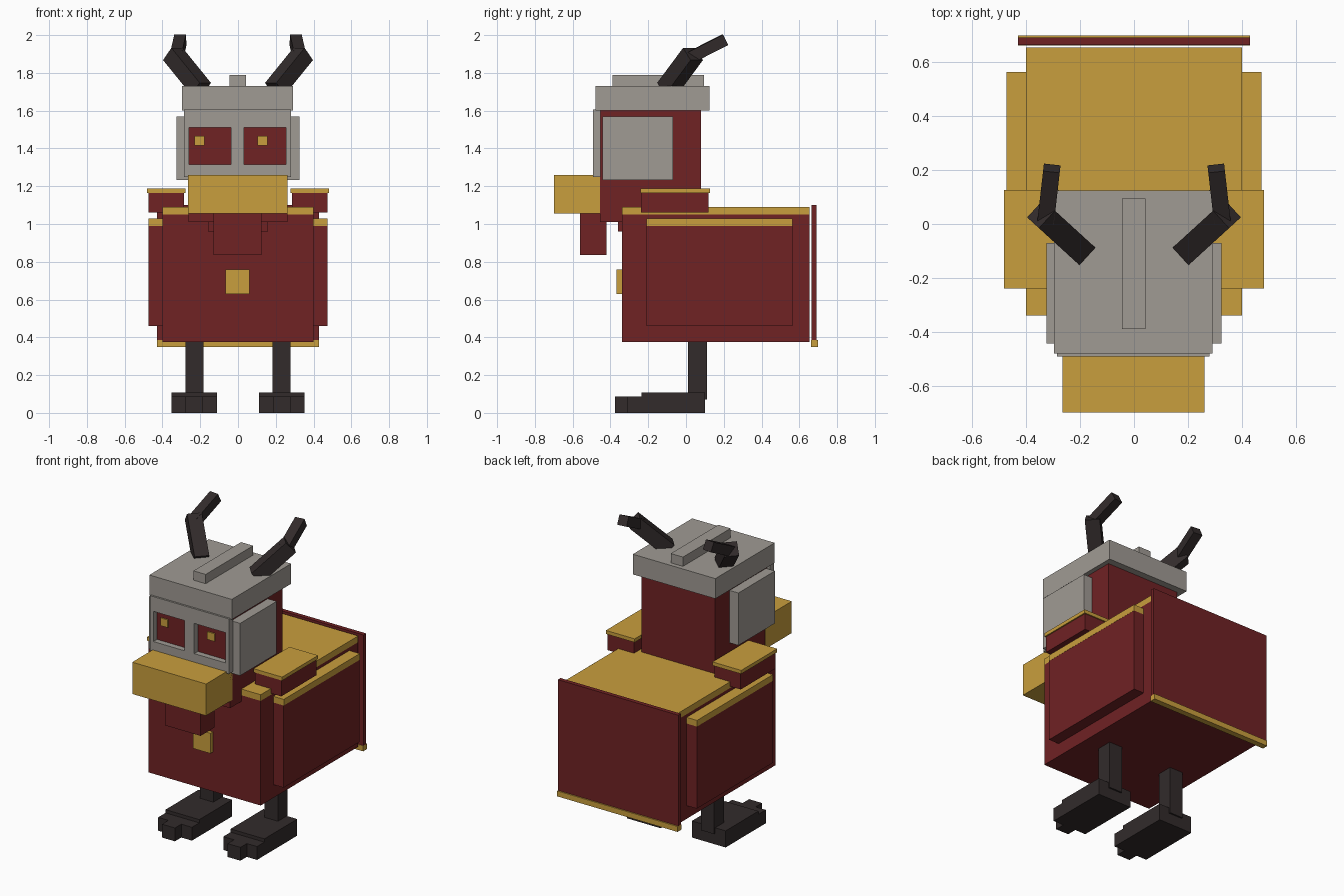
import bpy, bmesh
from mathutils import Vector, Matrix

if "Cube" in bpy.data.objects:
    bpy.data.objects.remove(bpy.data.objects["Cube"])


def material(name, srgb):
    m = bpy.data.materials.new(name)
    lin = [((c / 255 + 0.055) / 1.055) ** 2.4 for c in srgb]
    m.diffuse_color = (*lin, 1)
    m.use_nodes = True
    m.node_tree.nodes["Principled BSDF"].inputs["Base Color"].default_value = m.diffuse_color
    return m


RED = material("dark red", (112, 34, 36))
GOLD = material("gold", (201, 159, 61))
GREY = material("warm grey", (160, 155, 148))
DARK = material("charcoal", (50, 43, 43))


def finish(name, bm, mat):
    bmesh.ops.recalc_face_normals(bm, faces=bm.faces)
    me = bpy.data.meshes.new(name)
    bm.to_mesh(me)
    bm.free()
    me.materials.append(mat)
    ob = bpy.data.objects.new(name, me)
    bpy.context.collection.objects.link(ob)
    return ob


def box(name, x, y, z, mat):
    """Block from (min, max) ranges on each axis."""
    bm = bmesh.new()
    size = Matrix.Diagonal((x[1] - x[0], y[1] - y[0], z[1] - z[0], 1))
    mid = Matrix.Translation((sum(x) / 2, sum(y) / 2, sum(z) / 2))
    bmesh.ops.create_cube(bm, size=1, matrix=mid @ size)
    return finish(name, bm, mat)


def beam(name, a, b, width, mat):
    """Square bar running from a to b."""
    a, b = Vector(a), Vector(b)
    d = b - a
    bm = bmesh.new()
    rot = d.to_track_quat('Z', 'Y').to_matrix().to_4x4()
    m = Matrix.Translation((a + b) / 2) @ rot @ Matrix.Diagonal((width, width, d.length, 1))
    bmesh.ops.create_cube(bm, size=1, matrix=m)
    return finish(name, bm, mat)


def prism(name, outline, z, mat):
    """Flat outline in x, y pulled up between two heights."""
    bm = bmesh.new()
    f = bm.faces.new([bm.verts.new((p[0], p[1], z[0])) for p in outline])
    top = bmesh.ops.extrude_face_region(bm, geom=[f])["geom"]
    bmesh.ops.translate(bm, vec=(0, 0, z[1] - z[0]),
                        verts=[v for v in top if isinstance(v, bmesh.types.BMVert)])
    return finish(name, bm, mat)


def span(s, lo, hi):
    return tuple(sorted((s * lo, s * hi)))


# Body, gold back plate and chest emblem
box("body", (-.40, .40), (-.34, .655), (.375, 1.05), RED)
box("back_plate", (-.40, .40), (-.34, .655), (1.05, 1.09), GOLD)
box("chest_emblem", (-.065, .06), (-.367, -.335), (.63, .76), GOLD)

# Tail panel with gold hem
box("tail_panel", (-.43, .43), (.665, .692), (.385, 1.10), RED)
box("tail_hem", (-.43, .43), (.662, .70), (.35, .385), GOLD)

# Neck, head, wattle and beak
box("neck", (-.16, .16), (-.36, .0), (.96, 1.05), RED)
box("head", (-.262, .262), (-.455, .08), (1.01, 1.61), RED)
box("wattle", (-.13, .125), (-.56, -.42), (.835, 1.10), RED)
box("beak", (-.265, .262), (-.70, -.43), (1.055, 1.26), GOLD)

# Helmet
box("helmet_brim", (-.297, .292), (-.48, .125), (1.60, 1.73), GREY)
box("helmet_ridge", (-.045, .042), (-.39, .095), (1.72, 1.79), GREY)

# Face mask with cut eye openings
mask = box("face_mask", (-.285, .28), (-.492, -.452), (1.25, 1.605), GREY)
for x in ((-.26, -.037), (.032, .255)):
    cutter = box("eye_cutter", x, (-.6, -.4), (1.315, 1.51), GREY)
    mod = mask.modifiers.new("eye_opening", 'BOOLEAN')
    mod.operation, mod.solver, mod.object = 'DIFFERENCE', 'EXACT', cutter
    cutter.hide_render = True
    cutter.hide_viewport = True
    cutter.display_type = 'WIRE'
box("left_pupil", (-.23, -.178), (-.463, -.454), (1.415, 1.465), GOLD)
box("right_pupil", (.104, .156), (-.463, -.454), (1.415, 1.465), GOLD)

for s, side in ((-1, "left"), (1, "right")):
    # Cheek guards
    box(side + "_cheek_guard", span(s, .262, .325), (-.443, -.07), (1.232, 1.57), GREY)
    # Wings
    box(side + "_wing", span(s, .39, .473), (-.21, .565), (.46, .99), RED)
    box(side + "_wing_trim", span(s, .39, .474), (-.21, .565), (.99, 1.03), GOLD)
    # Shoulders
    box(side + "_shoulder", span(s, .287, .475), (-.237, .12), (1.06, 1.165), RED)
    box(side + "_shoulder_plate", span(s, .278, .483), (-.24, .127), (1.165, 1.188), GOLD)
    # Legs, feet and stepped toes
    box(side + "_leg", span(s, .183, .278), (.01, .11), (.07, .39), DARK)
    box(side + "_foot", span(s, .112, .353), (-.235, .10), (0, .107), DARK)
    toes = [(.112, -.2), (.112, -.31), (.188, -.31), (.188, -.375),
            (.28, -.375), (.28, -.31), (.353, -.31), (.353, -.2)]
    prism(side + "_toes", [(s * x, y) for x, y in toes], (0, .086), DARK)
    # Two part horns
    beam(side + "_horn_base", (s * .195, -.10, 1.715), (s * .345, .037, 1.90), .088, DARK)
    beam(side + "_horn_tip", (s * .327, .015, 1.878), (s * .305, .207, 1.975), .062, DARK)
